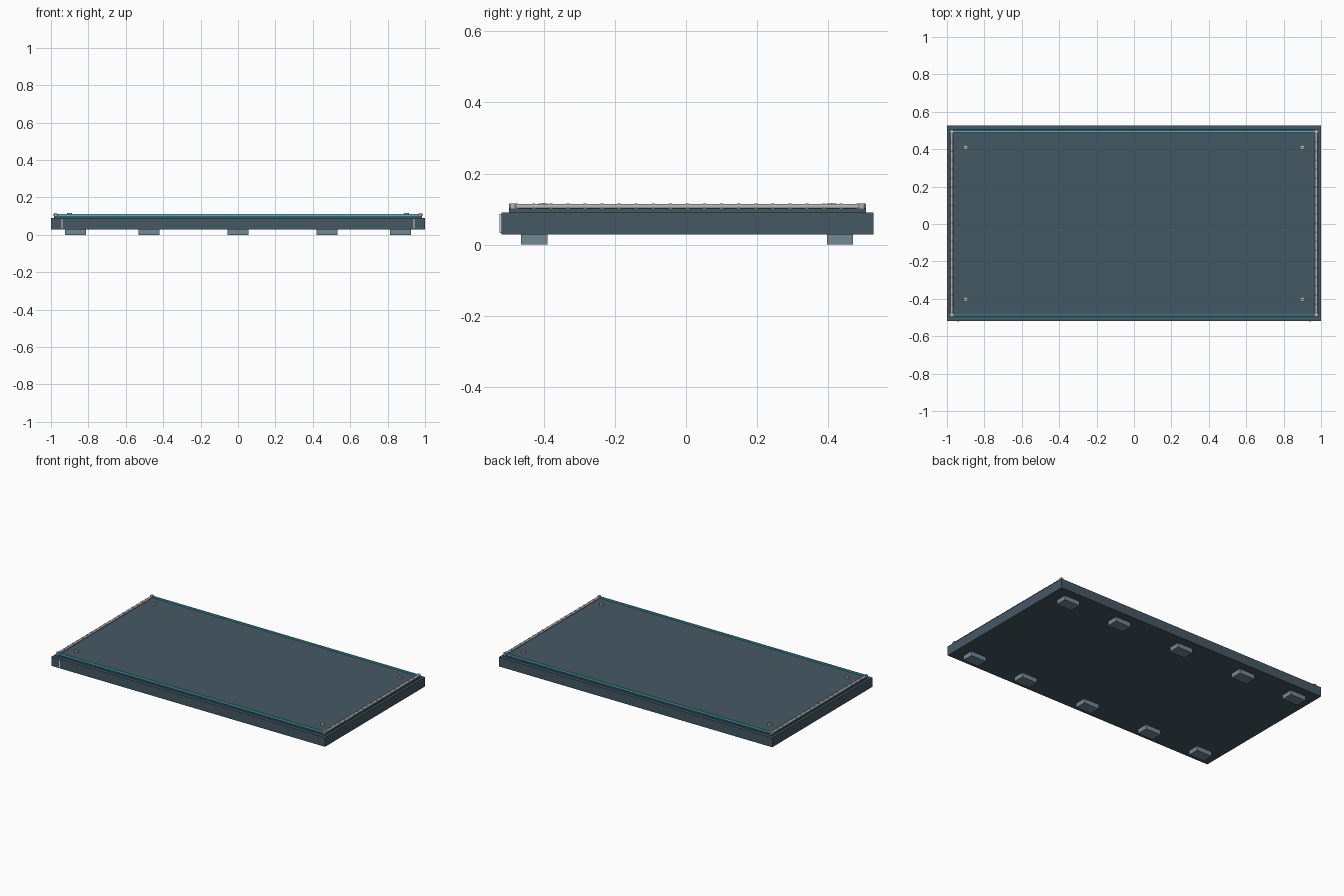
import bpy
import math

if "Cube" in bpy.data.objects:
    bpy.data.objects.remove(bpy.data.objects["Cube"], do_unlink=True)


def material(name, rgb):
    # Flat colour given as sRGB bytes, stored as linear values
    lin = [(c / 255 / 12.92) if c < 11 else ((c / 255 + 0.055) / 1.055) ** 2.4 for c in rgb]
    mat = bpy.data.materials.new(name)
    mat.use_nodes = True
    mat.diffuse_color = (*lin, 1)
    mat.node_tree.nodes["Principled BSDF"].inputs["Base Color"].default_value = (*lin, 1)
    return mat


SLATE = material("slate blue", (69, 88, 100))
FOOT = material("foot grey", (115, 137, 146))
STEEL = material("light steel", (176, 177, 176))
CYAN = material("cyan trim", (75, 185, 200))
PALE = material("pale seam", (205, 210, 212))


def box(name, x, y, z, mat):
    # Box spanning the given (low, high) ranges
    bpy.ops.mesh.primitive_cube_add(size=1, location=[sum(r) / 2 for r in (x, y, z)])
    ob = bpy.context.object
    ob.scale = [r[1] - r[0] for r in (x, y, z)]
    bpy.ops.object.transform_apply(location=False, rotation=False, scale=True)
    ob.name = name
    ob.data.materials.append(mat)
    return ob


def rod(name, centre, radius, length, mat, along_y=False, sides=16):
    bpy.ops.mesh.primitive_cylinder_add(
        vertices=sides, radius=radius, depth=length, location=centre,
        rotation=(math.pi / 2 if along_y else 0, 0, 0))
    ob = bpy.context.object
    ob.name = name
    ob.data.materials.append(mat)
    bpy.ops.object.shade_smooth_by_angle()
    return ob


MID = 0.004  # centre line of the slab in y

# Slab, stepped deck and top panel
box("base_slab", (-1, 1), (MID - 0.523, MID + 0.523), (0.029, 0.091), SLATE)
box("deck_step", (-0.985, 0.985), (MID - 0.502, MID + 0.502), (0.091, 0.101), SLATE)
box("top_panel", (-0.965, 0.965), (MID - 0.483, MID + 0.483), (0.101, 0.105), SLATE)

# Two rows of feet
for row, y in (("front", -0.427), ("back", 0.433)):
    for i, x in enumerate((-0.87, -0.477, 0, 0.477, 0.87)):
        box(f"{row}_foot_{i + 1}", (x - 0.056, x + 0.056),
            (y - 0.037, y + 0.037), (0, 0.029), FOOT)

# Long trim strips
for row, s in (("front", -1), ("back", 1)):
    y = MID + s * 0.49
    box(f"{row}_trim_strip", (-0.975, 0.975), (y - 0.005, y + 0.005), (0.101, 0.112), CYAN)

for side, s in (("left", 1), ("right", -1)):
    # Side rail with evenly spaced collars
    x = s * 0.975
    rod(f"{side}_rail", (x, MID, 0.107), 0.0075, 1.004, STEEL, along_y=True)
    for i in range(21):
        rod(f"{side}_rail_collar_{i + 1}", (x, MID + (i - 10) * 0.048, 0.107),
            0.009, 0.008, STEEL, along_y=True, sides=12)
    for row, t in (("front", -1), ("back", 1)):
        # Corner posts and panel screws
        rod(f"{row}_{side}_corner_post", (x, MID + t * 0.49, 0.108), 0.011, 0.014, STEEL)
        sx, sy = s * 0.9, MID + t * 0.406
        rod(f"{row}_{side}_screw", (sx, sy, 0.110), 0.013, 0.012, STEEL)
        box(f"{row}_{side}_screw_slot", (sx - 0.009, sx + 0.009),
            (sy - 0.002, sy + 0.002), (0.1155, 0.1167), SLATE)
    # Thin upright seam on the front face
    box(f"{side}_front_seam", (s * 0.94 - 0.003, s * 0.94 + 0.003),
        (MID - 0.528, MID - 0.522), (0.033, 0.086), PALE)
